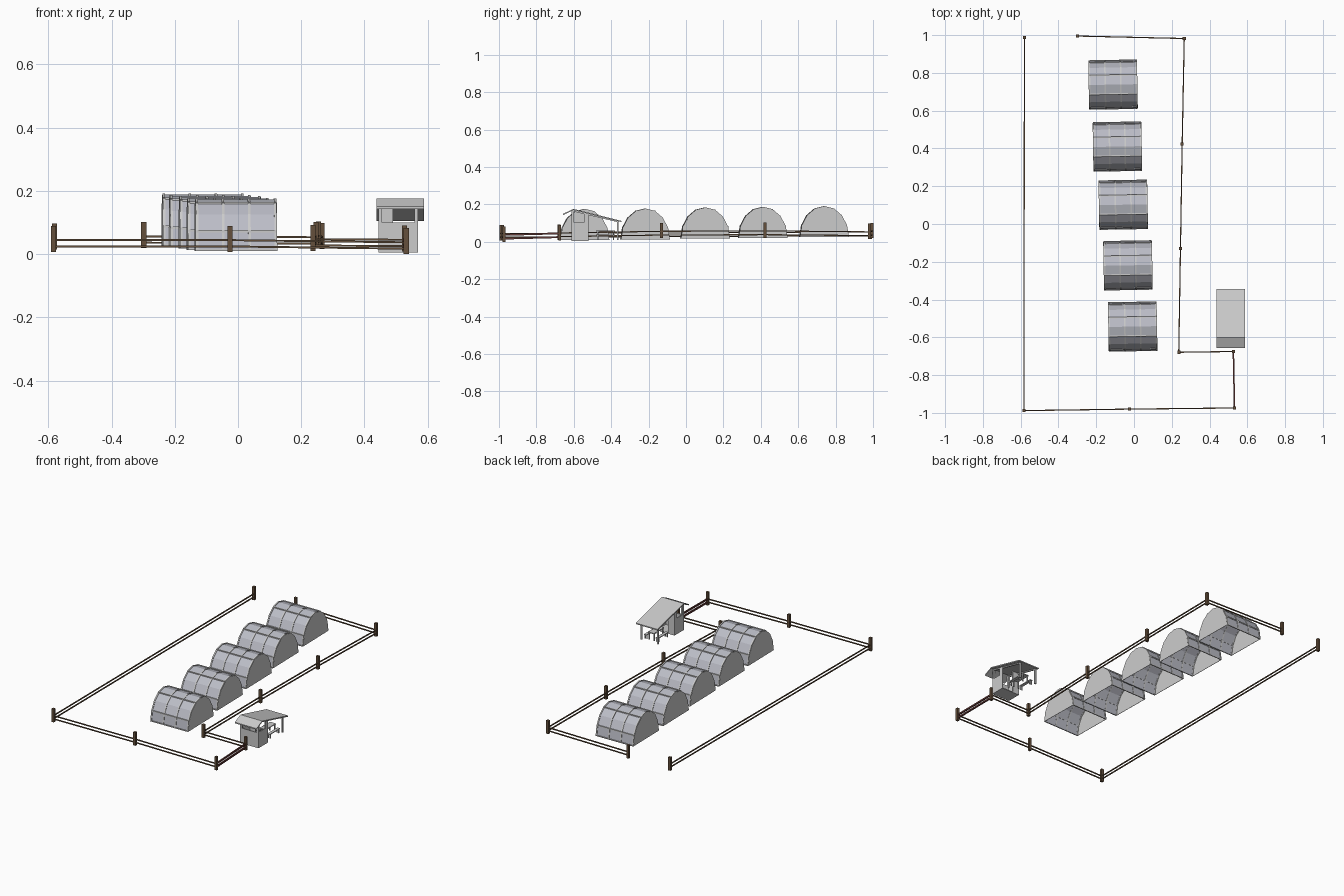
import bpy, bmesh
from math import pi, sin, cos, radians
from mathutils import Vector, Matrix

if "Cube" in bpy.data.objects:
    bpy.data.objects.remove(bpy.data.objects["Cube"])


def material(name, col):
    m = bpy.data.materials.new(name)
    m.diffuse_color = (*col, 1)
    m.use_nodes = True
    m.node_tree.nodes["Principled BSDF"].inputs["Base Color"].default_value = m.diffuse_color
    return m


BROWN = material("dark_wood", (0.13, 0.08, 0.045))
RED = material("gate_wood", (0.12, 0.04, 0.035))
FILM = material("film", (0.50, 0.51, 0.57))


def finish(bm, name, mat=None, matrix=None):
    bmesh.ops.recalc_face_normals(bm, faces=bm.faces)
    me = bpy.data.meshes.new(name)
    bm.to_mesh(me)
    bm.free()
    ob = bpy.data.objects.new(name, me)
    bpy.context.collection.objects.link(ob)
    if mat:
        me.materials.append(mat)
    if matrix:
        ob.matrix_world = matrix
    return ob


def add_box(bm, lo, hi):
    lo, hi = Vector(lo), Vector(hi)
    m = Matrix.Translation((lo + hi) / 2) @ Matrix.Diagonal((*(hi - lo), 1))
    bmesh.ops.create_cube(bm, size=1, matrix=m)


def add_beam(bm, a, b, w, h):
    a, b = Vector(a), Vector(b)
    d = b - a
    x = d.normalized()
    y = Vector((0, 0, 1)).cross(x).normalized()
    r = Matrix((x, y, x.cross(y))).transposed().to_4x4()
    bmesh.ops.create_cube(bm, size=1, matrix=Matrix.Translation((a + b) / 2) @ r
                          @ Matrix.Diagonal((d.length, w, h, 1)))


def add_prism(bm, pts, x0, x1):
    # closed (y, z) profile extruded along x
    f = bm.faces.new([bm.verts.new((x0, y, z)) for y, z in pts])
    new = bmesh.ops.extrude_face_region(bm, geom=[f])["geom"]
    bmesh.ops.translate(bm, vec=(x1 - x0, 0, 0),
                        verts=[v for v in new if isinstance(v, bmesh.types.BMVert)])


# Tunnel greenhouses
L, W, H, N = 0.127, 0.128, 0.163, 8


def arch(off=0):
    return [((W + off) * cos(pi * i / N), (H + off) * sin(pi * i / N)) for i in range(N + 1)]


tunnels = [(-0.007, -0.543, 0.010), (-0.032, -0.219, 0.012), (-0.057, 0.102, 0.018),
           (-0.088, 0.410, 0.021), (-0.111, 0.738, 0.025)]
for k, (x, y, z) in enumerate(tunnels, 1):
    M = Matrix.Translation((x, y, z)) @ Matrix.Rotation(radians(1), 4, 'Z')
    # arched cover, open underneath
    bm = bmesh.new()
    add_prism(bm, arch() + arch(-0.003)[::-1], -L, L)
    finish(bm, f"tunnel_cover_{k}", FILM, M)
    # end walls
    bm = bmesh.new()
    for s in (-1, 1):
        add_prism(bm, arch(-0.001), s * L, s * (L + 0.002))
    finish(bm, f"tunnel_end_walls_{k}", None, M)
    # hoops and lengthwise bars
    bm = bmesh.new()
    for i in range(4):
        cx = -L + 0.003 + i * (2 * L - 0.006) / 3
        add_prism(bm, arch(0.003) + arch(-0.004)[::-1], cx - 0.004, cx + 0.004)
    for i in (1, 3, 5, 7):
        py, pz = arch()[i]
        add_beam(bm, (-L, py, pz), (L, py, pz), 0.007, 0.007)
    for s in (-1, 1):
        add_beam(bm, (-L, s * W, 0.003), (L, s * W, 0.003), 0.006, 0.006)
    finish(bm, f"tunnel_frame_{k}", None, M)

# Fence posts and rails, following the ground height
posts = [(-0.58, 0.987, 0.015), (-0.583, -0.988, 0.007), (-0.025, -0.980, 0.007),
         (0.532, -0.974, 0.0), (0.526, -0.675, 0.008), (0.237, -0.679, 0.010),
         (0.246, -0.130, 0.019), (0.255, 0.423, 0.021), (0.266, 0.982, 0.016),
         (-0.298, 0.995, 0.019)]
bm = bmesh.new()
for x, y, z in posts:
    add_box(bm, (x - 0.008, y - 0.008, z), (x + 0.008, y + 0.008, z + 0.082))
finish(bm, "fence_posts", BROWN)
rails, gate = bmesh.new(), bmesh.new()
for i, (a, b) in enumerate(zip(posts, posts[1:])):
    for h in (0.017, 0.037):
        up = Vector((0, 0, h))
        if i == 3:
            add_beam(gate, Vector(a) + up, Vector(b) + up, 0.008, 0.010)
        else:
            add_beam(rails, Vector(a) + up, Vector(b) + up, 0.006, 0.006)
finish(rails, "fence_rails", BROWN)
finish(gate, "gate_rails", RED)

# Hut roof: short front slope, long back slope
bm = bmesh.new()
prof = [(-0.657, 0.150), (-0.602, 0.176), (-0.345, 0.112)]
add_prism(bm, prof + [(y, z - 0.007) for y, z in prof[::-1]], 0.438, 0.588)
finish(bm, "hut_roof")

# Hut walls: low front counter, solid room sides, back wall with doorway
bm = bmesh.new()
add_box(bm, (0.444, -0.612, 0.007), (0.570, -0.606, 0.100))
for x in (0.444, 0.564):
    add_box(bm, (x, -0.606, 0.007), (x + 0.006, -0.520, 0.104))
    add_box(bm, (x, -0.545, 0.104), (x + 0.006, -0.520, 0.152))
add_box(bm, (0.444, -0.526, 0.007), (0.490, -0.520, 0.150))
finish(bm, "hut_walls")

# Hut posts
bm = bmesh.new()
for x in (0.444, 0.558):
    add_box(bm, (x, -0.612, 0.09), (x + 0.012, -0.600, 0.169))
    add_box(bm, (x, -0.370, 0.010), (x + 0.010, -0.361, 0.112))
    add_beam(bm, (x + 0.005, -0.606, 0.167), (x + 0.005, -0.361, 0.108), 0.008, 0.008)
finish(bm, "hut_posts")

# Room floor
bm = bmesh.new()
add_box(bm, (0.444, -0.612, 0.005), (0.570, -0.520, 0.010))
finish(bm, "hut_floor")

# Porch table with two benches
bm = bmesh.new()
for x, w, h in ((0.507, 0.020, 0.060), (0.467, 0.009, 0.038), (0.547, 0.009, 0.038)):
    add_box(bm, (x - w, -0.480, h - 0.005), (x + w, -0.380, h))
    for sx in (-1, 1):
        for y in (-0.472, -0.388):
            cx = x + sx * (w - 0.003)
            add_box(bm, (cx - 0.003, y - 0.003, 0.010), (cx + 0.003, y + 0.003, h - 0.004))
finish(bm, "porch_table_and_benches")
